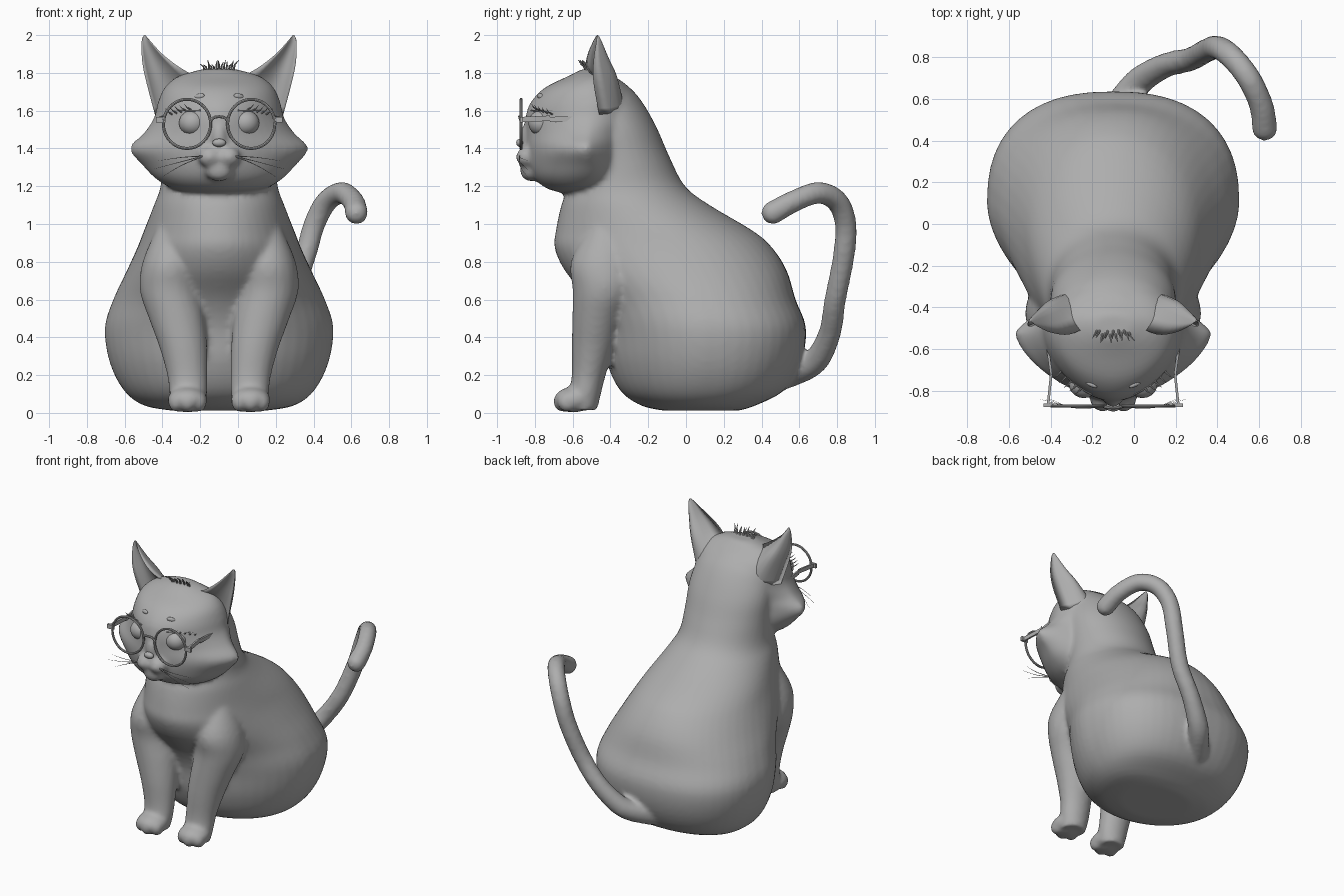
import bpy, bmesh, math, random
from mathutils import Vector, Matrix

if "Cube" in bpy.data.objects:
    bpy.data.objects.remove(bpy.data.objects["Cube"])

random.seed(4)
X0 = -0.1          # the cat's symmetry plane
SIDES = (-1, 1)

grey = bpy.data.materials.new("plain grey")
grey.diffuse_color = (0.42, 0.42, 0.42, 1)
grey.use_nodes = True
grey.node_tree.nodes["Principled BSDF"].inputs["Base Color"].default_value = grey.diffuse_color


def finish(name, bm):
    bmesh.ops.recalc_face_normals(bm, faces=bm.faces)
    for f in bm.faces:
        f.smooth = True
    me = bpy.data.meshes.new(name)
    bm.to_mesh(me)
    bm.free()
    me.materials.append(grey)
    ob = bpy.data.objects.new(name, me)
    bpy.context.collection.objects.link(ob)
    return ob


def spline(rows, n):
    """Catmull-Rom interpolation of rows of numbers."""
    out = []
    for i in range(len(rows) - 1):
        a, b, c, d = (rows[max(0, min(len(rows) - 1, i + k))] for k in (-1, 0, 1, 2))
        for s in range(n):
            t = s / n
            out.append([0.5 * (2 * q + (r - p) * t + (2 * p - 5 * q + 4 * r - u) * t * t
                               + (3 * q - p - 3 * r + u) * t ** 3)
                        for p, q, r, u in zip(a, b, c, d)])
    return out + [list(rows[-1])]


def loft(bm, rings):
    rings = [[bm.verts.new(p) for p in ring] for ring in rings]
    n = len(rings[0])
    for r, s in zip(rings, rings[1:]):
        for i in range(n):
            j = (i + 1) % n
            bm.faces.new((r[i], r[j], s[j], s[i]))
    bm.faces.new(rings[0][::-1])
    bm.faces.new(rings[-1])


def egg_ring(z, yf, yc, yb, w, pf, pb, n=48):
    """Horizontal section: separate front and back depth and squareness."""
    pts = []
    for i in range(n):
        a = 2 * math.pi * i / n
        c, s = math.cos(a), math.sin(a)
        p, depth = (pb, yb - yc) if s > 0 else (pf, yc - yf)
        pts.append((X0 + w * math.copysign(abs(c) ** (2 / p), c),
                    yc + depth * math.copysign(abs(s) ** (2 / p), s), z))
    return pts


def ball(bm, loc, rad, rot=None, sub=3):
    m = Matrix.Translation(Vector(loc) + Vector((X0, 0, 0)))
    if rot:
        m = m @ rot
    bmesh.ops.create_icosphere(bm, subdivisions=sub, radius=1,
                               matrix=m @ Matrix.Diagonal((*rad, 1)))


# z, front y, widest y, back y, half width, front and back squareness
torso = [(0.012, -.12, .1, .28, .25, 2, 2.2), (.04, -.24, .1, .37, .40, 2, 2.3),
         (.12, -.35, .1, .52, .505, 1.9, 2.4), (.27, -.42, .1, .61, .58, 1.8, 2.4),
         (.45, -.45, .1, .635, .605, 1.8, 2.4), (.6, -.52, .07, .58, .56, 1.8, 2.3),
         (.75, -.64, 0, .535, .49, 1.9, 2.2), (.87, -.695, -.06, .46, .435, 2, 2.1),
         (.96, -.69, -.13, .36, .40, 2, 2), (1.1, -.66, -.28, .125, .345, 2, 2),
         (1.2, -.62, -.33, -.005, .31, 2, 2), (1.35, -.6, -.35, -.085, .30, 2, 2),
         (1.5, -.6, -.38, -.15, .30, 2, 2), (1.62, -.6, -.42, -.215, .28, 2, 2),
         (1.7, -.58, -.45, -.275, .25, 2, 2), (1.765, -.55, -.48, -.35, .17, 2, 2)]
head = [(1.165, -.66, -.55, -.45, .13, 2, 2), (1.19, -.74, -.54, -.38, .25, 2, 2),
        (1.24, -.80, -.53, -.32, .335, 1.9, 1.8), (1.31, -.835, -.52, -.28, .405, 1.7, 1.5),
        (1.4, -.85, -.52, -.25, .475, 1.55, 1.2), (1.48, -.85, -.52, -.23, .40, 1.6, 1.4),
        (1.56, -.85, -.51, -.23, .345, 1.7, 1.8), (1.64, -.825, -.5, -.25, .325, 1.8, 2),
        (1.72, -.75, -.5, -.3, .29, 1.9, 2), (1.78, -.63, -.48, -.38, .22, 2, 2),
        (1.82, -.55, -.48, -.43, .09, 2, 2)]


def face_y(x, z):
    """Depth of the face surface at a sideways offset and height."""
    for a, b in zip(head, head[1:]):
        if a[0] <= z <= b[0]:
            t = (z - a[0]) / (b[0] - a[0])
            _, yf, yc, _, w, p, _ = (u + (v - u) * t for u, v in zip(a, b))
            return yc - (yc - yf) * max(0, 1 - (abs(x) / w) ** p) ** (1 / p)


# Body: torso, head, legs, paws and tail fused into one skin
bm = bmesh.new()
loft(bm, [egg_ring(*r) for r in spline(torso, 4)])
loft(bm, [egg_ring(*r) for r in spline(head, 4)])
# z, sideways offset, y, x radius, y radius
leg = [(.98, .24, -.42, .09, .1), (.8, .255, -.43, .15, .18), (.65, .26, -.43, .16, .17),
       (.5, .225, -.467, .147, .135), (.35, .19, -.49, .127, .115),
       (.2, .168, -.515, .107, .09), (.1, .163, -.535, .1, .085), (.015, .163, -.55, .085, .08)]
for s in SIDES:
    loft(bm, [[(X0 + s * x + rx * math.cos(a), y + ry * math.sin(a), z)
               for a in (k * math.pi / 12 for k in range(24))]
              for z, x, y, rx, ry in spline(leg, 4)])
    ball(bm, (s * .167, -.595, .07), (.107, .105, .068))
    for dx in (-.06, 0, .06):                       # toes
        ball(bm, (s * .167 + dx, -.65 + abs(dx) * .4, .058), (.042, .055, .055))
    ball(bm, (s * .05, -.845, 1.355), (.062, .055, .055))   # muzzle halves
ball(bm, (0, -.82, 1.285), (.075, .06, .06))                # chin
ball(bm, (0, -.835, 1.46), (.04, .045, .08))                # nose bridge
tail = [(0, .53, .2, .075), (.12, .68, .27, .07), (.25, .76, .42, .062), (.37, .79, .6, .06),
        (.455, .835, .83, .06), (.505, .845, 1.0, .06), (.57, .8, 1.12, .06),
        (.65, .7, 1.165, .06), (.71, .57, 1.12, .06), (.727, .46, 1.06, .064)]
for x, y, z, r in spline(tail, 9):
    ball(bm, (x, y, z), (r, r, r), sub=2)
body = finish("cat_body", bm)
mod = body.modifiers.new("fuse", 'REMESH')
mod.mode = 'VOXEL'
mod.voxel_size = 0.016
mod.use_smooth_shade = True
mod = body.modifiers.new("soften", 'SMOOTH')
mod.factor, mod.iterations = 0.5, 5

# Ears: crescent sections (inner edge, outer edge, back, cup) up to the tip
ear = [((.12, -.49, 1.78), (.34, -.46, 1.58), (.21, -.33, 1.63), (.26, -.42, 1.66)),
       ((.21, -.53, 1.83), (.385, -.49, 1.75), (.29, -.365, 1.78), (.305, -.44, 1.77)),
       ((.30, -.52, 1.90), (.407, -.49, 1.86), (.345, -.41, 1.88), (.35, -.455, 1.875)),
       ((.365, -.49, 1.97), (.41, -.475, 1.965), (.388, -.45, 1.975), (.387, -.47, 1.965)),
       ((.39, -.472, 2.0), (.398, -.47, 2.0), (.394, -.466, 2.0), (.394, -.47, 2.0))]


def arc(a, b, c):
    ctrl = 2 * c - (a + b) / 2
    return [(1 - t) ** 2 * a + 2 * t * (1 - t) * ctrl + t * t * b
            for t in (k / 8 for k in range(8))]


for s, side in zip(SIDES, ("right", "left")):
    bm = bmesh.new()
    rows = spline([sum(r, ()) for r in ear], 4)
    rings = []
    for r in rows:
        a, b, c, d = (Vector((X0 + s * r[k], r[k + 1], r[k + 2])) for k in (0, 3, 6, 9))
        rings.append(arc(a, b, c) + arc(b, a, d))
    loft(bm, rings)
    finish(side + "_ear", bm)

# Eyes, brow spots and nose
for s, side in zip(SIDES, ("right", "left")):
    bm = bmesh.new()
    ball(bm, (s * .14, -.765, 1.535), (.073, .07, .068))
    finish(side + "_eye", bm)
    bm = bmesh.new()
    ball(bm, (s * .105, face_y(.105, 1.675), 1.675), (.032, .012, .016),
         Matrix.Rotation(s * .45, 4, 'Z') @ Matrix.Rotation(s * .2, 4, 'Y'), 2)
    finish(side + "_brow_spot", bm)
bm = bmesh.new()
ball(bm, (0, -.877, 1.43), (.036, .022, .022))
finish("nose", bm)


def stroke(name, paths, r, taper=False, closed=False):
    """Thin round strands through points given as (offset, y, z)."""
    cu = bpy.data.curves.new(name, 'CURVE')
    cu.dimensions = '3D'
    cu.bevel_depth, cu.bevel_resolution = r, 2
    cu.use_fill_caps = True
    for path in paths:
        sp = cu.splines.new('POLY')
        sp.points.add(len(path) - 1)
        sp.use_cyclic_u = closed
        for i, (pt, (x, y, z)) in enumerate(zip(sp.points, path)):
            pt.co = (X0 + x, y, z, 1)
            pt.radius = 1 - .85 * i / (len(path) - 1) if taper else 1
    cu.materials.append(grey)
    ob = bpy.data.objects.new(name, cu)
    bpy.context.collection.objects.link(ob)
    bpy.ops.object.select_all(action='DESELECT')
    ob.select_set(True)
    bpy.context.view_layer.objects.active = ob
    bpy.ops.object.convert(target='MESH')
    bpy.ops.object.shade_smooth_by_angle()


# Whiskers, lashes and the tuft of fur
whiskers, lashes, tuft = [], [], []
for s in SIDES:
    for z1, x1 in ((1.335, .32), (1.29, .35), (1.25, .30)):
        whiskers.append(spline([(s * .08, -.88, 1.36), (s * .2, -.88, (1.37 + z1) / 2),
                                (s * x1, -.84, z1)], 4))
    for k in range(5):
        x, z = .15 + .025 * k, 1.605 - .006 * k
        y = face_y(x, z)
        lashes.append([(s * x, y, z), (s * (x + .02), y - .02, z + .012),
                       (s * (x + .035), y - .03, z + .03)])
    lashes.append([(s * x, face_y(x, 1.6) - .004, 1.6) for x in (.1, .14, .18, .22, .25)])
for k in range(13):
    x = -.075 + .0125 * k
    h = .03 + .03 * random.random()
    y = -.5 - .03 * random.random()
    tuft.append([(x, y, 1.80), (x * 1.1, y - .02, 1.81 + h * .6),
                 (x * 1.3 + random.uniform(-.01, .01), y - .045, 1.81 + h)])
stroke("whiskers", whiskers, .003, taper=True)
stroke("eyelashes", lashes, .005, taper=True)
stroke("fur_tuft", tuft, .008, taper=True)

# Round glasses: rims, bridge, hinges and temples
rims = [[(s * .17 + .125 * math.cos(a), -.873, 1.53 + .13 * math.sin(a))
         for a in (k * math.pi / 20 for k in range(40))] for s in SIDES]
stroke("glasses_rims", rims, .008, closed=True)
stroke("glasses_bridge", [spline([(-.048, -.873, 1.54), (-.025, -.88, 1.565),
                                  (.025, -.88, 1.565), (.048, -.873, 1.54)], 4)], .008)
bm = bmesh.new()
for s in SIDES:
    bmesh.ops.create_cube(bm, size=1, matrix=Matrix.Translation((X0 + s * .31, -.87, 1.552))
                          @ Matrix.Diagonal((.05, .016, .03, 1)))
    for (xa, ya), (xb, yb) in (((.313, -.872), (.297, -.72)), ((.297, -.72), (.33, -.48))):
        a, b = Vector((X0 + s * xa, ya, 1.553)), Vector((X0 + s * xb, yb, 1.56))
        rot = (b - a).to_track_quat('Y', 'Z').to_matrix().to_4x4()
        bmesh.ops.create_cube(bm, size=1, matrix=Matrix.Translation((a + b) / 2) @ rot
                              @ Matrix.Diagonal((.012, (b - a).length, .028, 1)))
temples = finish("glasses_temples", bm)
for f in temples.data.polygons:
    f.use_smooth = False
